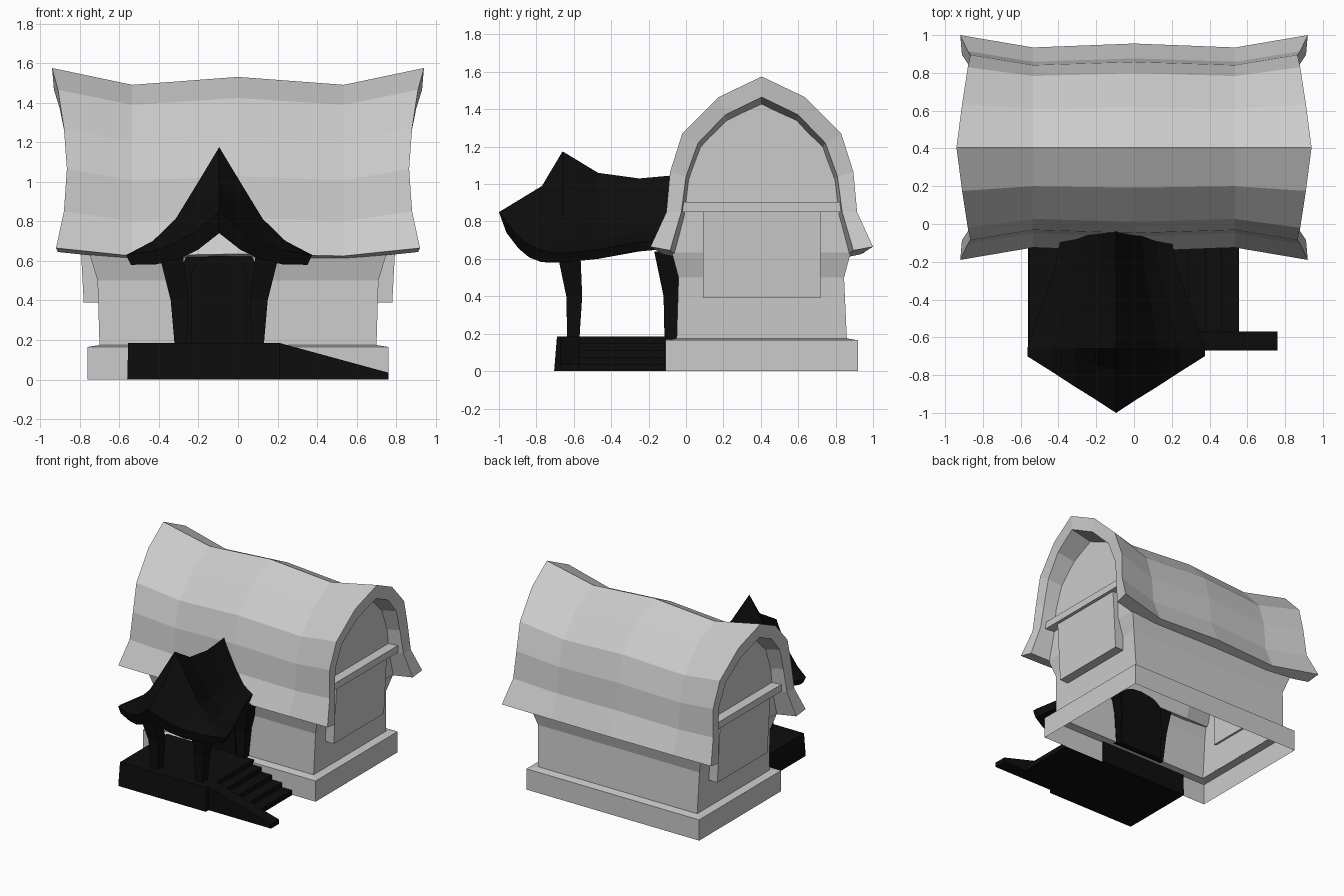
import bpy
import bmesh
from math import cos, sin, pi

cube = bpy.data.objects.get("Cube")
if cube:
    bpy.data.objects.remove(cube, do_unlink=True)


def material(name, value):
    m = bpy.data.materials.new(name)
    m.use_nodes = True
    color = (value, value, value, 1)
    m.diffuse_color = color
    m.node_tree.nodes["Principled BSDF"].inputs["Base Color"].default_value = color
    return m


GREY = material("light_grey", 0.6)
BLACK = material("black", 0.004)


def make(name, verts, faces, mat):
    bm = bmesh.new()
    vs = [bm.verts.new(v) for v in verts]
    for f in faces:
        bm.faces.new([vs[i] for i in f])
    bmesh.ops.recalc_face_normals(bm, faces=bm.faces)
    me = bpy.data.meshes.new(name)
    bm.to_mesh(me)
    bm.free()
    me.materials.append(mat)
    ob = bpy.data.objects.new(name, me)
    bpy.context.collection.objects.link(ob)
    return ob


def loft(name, rings, mat, caps=True, closed=True):
    """Skin equal-length rings of points."""
    n = len(rings[0])
    faces = []
    for r in range(len(rings) - 1):
        for i in range(n if closed else n - 1):
            j = (i + 1) % n
            faces.append((r * n + i, r * n + j, (r + 1) * n + j, (r + 1) * n + i))
    if caps:
        last = (len(rings) - 1) * n
        faces += [tuple(range(n)), tuple(range(last, last + n))]
    return make(name, [p for ring in rings for p in ring], faces, mat)


def rect(x0, x1, y0, y1, z):
    return [(x0, y0, z), (x1, y0, z), (x1, y1, z), (x0, y1, z)]


def box(name, x0, x1, y0, y1, z0, z1, mat):
    return loft(name, [rect(x0, x1, y0, y1, z0), rect(x0, x1, y0, y1, z1)], mat)


def prism(name, profile, y0, y1, mat):
    """Extrude an (x, z) profile along y."""
    return loft(name, [[(x, y, z) for x, z in profile] for y in (y0, y1)], mat)


# House plinth, open underneath
loft("plinth", [rect(-.76, .76, -.11, .92, 0), rect(-.76, .76, -.11, .92, .165),
                rect(-.70, .70, -.05, .86, .175)], GREY, caps=False)

# Walls, flaring out under the eaves
loft("walls", [rect(-.70, .70, -.05, .86, .17), rect(-.71, .71, -.04, .845, .5),
               rect(-.755, .755, -.08, .885, .65)], GREY, caps=False)

# Main roof: half profiles from eave to ridge, sagging between the ends
MID = .405
OUTER = [(-.19, .665), (-.105, .85), (-.085, 1.065), (-.02, 1.27), (.175, 1.465), (MID, 1.575)]
INNER = [(-.085, .645), (-.025, .85), (0, 1.04), (.065, 1.22), (.21, 1.37), (MID, 1.465)]
END_X = [.92, .88, .865, .88, .91, .94]


def arch(half, scale, eave_drop, ridge_drop):
    pts = []
    for i, (y, z) in enumerate(half):
        drop = eave_drop + (ridge_drop - eave_drop) * i / 5
        pts.append((MID + (y - MID) * scale, z - drop))
    return pts + [(2 * MID - y, z) for y, z in pts[-2::-1]]


rings = []
ends = END_X + END_X[-2::-1]
for side, x, shape in [(-1, None, (1, 0, 0)), (-1, .535, (.89, .04, .085)),
                       (1, 0, (.925, .03, .045)),
                       (1, .535, (.89, .04, .085)), (1, None, (1, 0, 0))]:
    out, inn = arch(OUTER, *shape), arch(INNER, *shape)
    xs = [side * (e if x is None else x) for e in ends]
    rings.append([(a, y, z) for a, (y, z) in zip(xs, out)]
                 + [(a * .99, y, z) for a, (y, z) in zip(xs[::-1], inn[::-1])])
n = len(rings[0])
faces = []
for r in range(4):
    for i in range(n):
        j = (i + 1) % n
        faces.append((r * n + i, r * n + j, (r + 1) * n + j, (r + 1) * n + i))
for start in (0, 4 * n):
    for i in range(n // 2 - 1):
        faces.append((start + i, start + i + 1, start + n - 2 - i, start + n - 1 - i))
make("main_roof", [p for ring in rings for p in ring], faces, GREY)

# Gable walls with a raised panel and a cross beam
for s, side in ((1, "left"), (-1, "right")):
    outline = arch(INNER, .975, .01, .02)
    make(side + "_gable", [(s * .755, y, z) for y, z in outline],
         [tuple(range(len(outline)))], GREY)
    loft(side + "_gable_panel",
         [rect(min(s * .69, s * w), max(s * .69, s * w), .09, .72, z)
          for z, w in ((.39, .78), (.86, .805))], GREY)
    box(side + "_gable_beam", min(s * .74, s * .83), max(s * .74, s * .83),
        -.02, .83, .85, .905, GREY)

# Porch deck
loft("porch_deck", [rect(-.56, .21, -.705, -.1, 0), rect(-.555, .21, -.69, -.1, .185)], BLACK)

# Steps descending to the side, with a sloping front stringer
for i in range(4):
    x = .2 + i * .089
    box("step_%d" % (i + 1), x, x + .089, -.6, -.115, 0, .15 - i * .037, BLACK)
prism("stair_stringer", [(.18, 0), (.76, 0), (.76, .035), (.21, .185), (.18, .185)],
      -.67, -.57, BLACK)

# Porch posts, bowed outward towards the top
CX = -.095
POST = [(.17, .165, .225, -.035, .03), (.4, .155, .245, -.04, .045),
        (.64, .185, .305, -.09, .035)]
for s, side in ((1, "left"), (-1, "right")):
    for name, y in (("front", -.6), ("back", -.08)):
        post = []
        for z, a, b, f, k in POST:
            x0, x1 = sorted((CX + s * a, CX + s * b))
            post.append(rect(x0, x1, y + f, y + k, z))
        loft("%s_%s_post" % (name, side), post, BLACK)

# Arched door and its frame
for name, w, top, y0 in (("door_frame", .185, .67, -.085), ("door", .14, .63, -.1)):
    curve = [(CX + w * cos(pi * i / 8), top - .09 + .09 * sin(pi * i / 8)) for i in range(9)]
    prism(name, [(CX + w, .17)] + curve + [(CX - w, .17)], y0, -.03, BLACK)

# Porch roof: swept hood, rising to a peak and running back into the main roof
SPREAD = [0, .115, .22, .335, .47]
SHAPE = [1, .65, .335, .13, 0]
hood = [
    list(zip(SPREAD, [-1, -.925, -.86, -.785, -.7], [.85, .75, .69, .65, .63])),
    list(zip(SPREAD, [-.77, -.75, -.735, -.72, -.69], [.99, .88, .76, .68, .63])),
]
for y, ridge, eave, scale in ((-.66, 1.175, .63, 1), (-.47, 1.06, .65, .87),
                              (-.25, 1.03, .69, .7), (-.03, 1.05, .71, .6)):
    hood.append([(w * scale, y, eave + (ridge - eave) * t) for w, t in zip(SPREAD, SHAPE)])


def underside(row, i):
    """Lower skin of the hood, thickest at the ridge."""
    pts = []
    for w, y, z in row:
        t = 1 - w / row[-1][0]
        pts.append((w * .95, y + (.04 * t if i == 0 else 0), z - .05 - .06 * t))
    return pts


def both_sides(row):
    return ([(CX - w, y, z) for w, y, z in row[::-1]]
            + [(CX + w, y, z) for w, y, z in row[1:]])


rings = [both_sides(row) + both_sides(underside(row, i))[::-1] for i, row in enumerate(hood)]
n = len(rings[0])
faces = []
for r in range(len(rings) - 1):
    for i in range(n):
        j = (i + 1) % n
        faces.append((r * n + i, r * n + j, (r + 1) * n + j, (r + 1) * n + i))
for start in (0, (len(rings) - 1) * n):
    for i in range(n // 2 - 1):
        faces.append((start + i, start + i + 1, start + n - 2 - i, start + n - 1 - i))
make("porch_roof", [p for ring in rings for p in ring], faces, BLACK)
